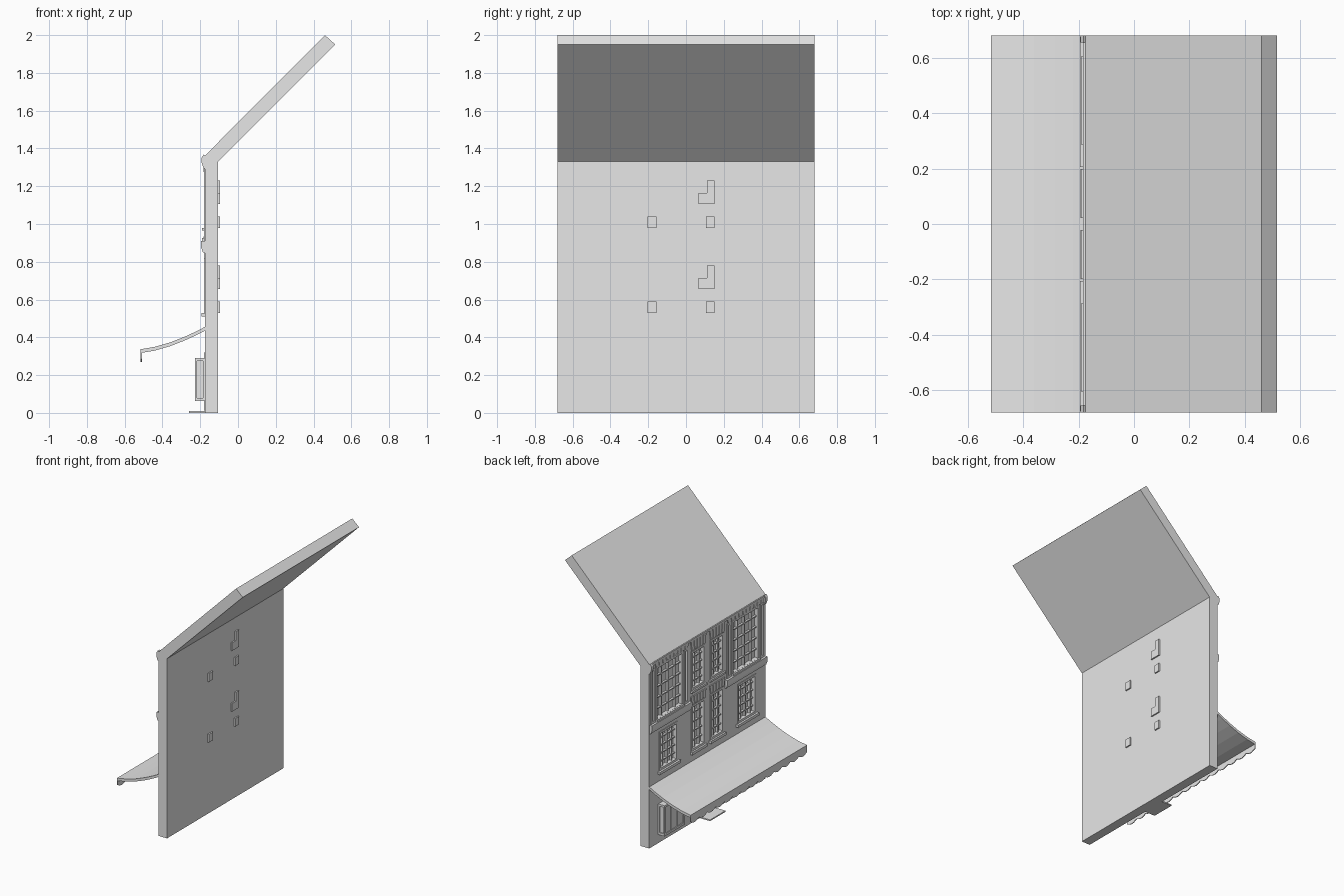
import bpy, bmesh, math

cube = bpy.data.objects.get("Cube")
if cube:
    bpy.data.objects.remove(cube, do_unlink=True)

stone = bpy.data.materials.new("pale_grey")
stone.use_nodes = True
GREY = (0.8, 0.8, 0.8, 1)
stone.diffuse_color = GREY
stone.node_tree.nodes["Principled BSDF"].inputs["Base Color"].default_value = GREY

HALF = 0.68      # half the width of the house
FACE = -0.175    # outer wall surface, looking toward -x
GLASS = -0.15    # bottom of the window recesses


def finish(name, bm):
    bmesh.ops.recalc_face_normals(bm, faces=bm.faces)
    mesh = bpy.data.meshes.new(name)
    bm.to_mesh(mesh)
    bm.free()
    mesh.materials.append(stone)
    obj = bpy.data.objects.new(name, mesh)
    bpy.context.collection.objects.link(obj)
    return obj


def add_prism(bm, points, lo, hi, axis):
    """Extrude a flat outline; axis 'y' takes (x, z), axis 'x' takes (y, z)."""
    def place(p, d):
        return (p[0], d, p[1]) if axis == "y" else (d, p[0], p[1])
    a = [bm.verts.new(place(p, lo)) for p in points]
    b = [bm.verts.new(place(p, hi)) for p in points]
    bm.faces.new(a)
    bm.faces.new(b[::-1])
    for i in range(len(a)):
        j = (i + 1) % len(a)
        bm.faces.new((a[i], a[j], b[j], b[i]))


def add_box(bm, x0, x1, y0, y1, z0, z1):
    add_prism(bm, [(y0, z0), (y1, z0), (y1, z1), (y0, z1)], x0, x1, "x")


def boxes(name, items):
    bm = bmesh.new()
    for item in items:
        add_box(bm, *item)
    return finish(name, bm)


def prism(name, points, lo, hi, axis):
    bm = bmesh.new()
    add_prism(bm, points, lo, hi, axis)
    return finish(name, bm)


def window(name, y0, y1, z0, z1, cols, rows, bar=0.008):
    """Frame and glazing bars set inside a recess."""
    bm = bmesh.new()
    edge = 0.016
    for a, b in ((y0, y0 + edge), (y1 - edge, y1)):
        add_box(bm, FACE - 0.004, GLASS, a, b, z0, z1)
    for a, b in ((z0, z0 + edge), (z1 - edge, z1)):
        add_box(bm, FACE - 0.004, GLASS, y0 + edge, y1 - edge, a, b)
    for i in range(1, cols):
        y = y0 + (y1 - y0) * i / cols
        add_box(bm, FACE + 0.008, GLASS, y - bar / 2, y + bar / 2, z0 + edge, z1 - edge)
    for j in range(1, rows):
        z = z0 + (z1 - z0) * j / rows
        add_box(bm, FACE + 0.01, GLASS, y0 + edge, y1 - edge, z - bar / 2, z + bar / 2)
    return finish(name, bm)


def flat_arch(name, y0, y1, z0, z1, stones=5):
    """Fan of wedge stones above a window."""
    bm = bmesh.new()
    flare, gap = 0.012, 0.003
    mid, half = (y0 + y1) / 2, (y1 - y0) / 2
    for i in range(stones):
        s, t = 2 * i / stones - 1, 2 * (i + 1) / stones - 1
        low, top = half, half + flare
        add_prism(bm, [(mid + s * low + gap, z0), (mid + t * low - gap, z0),
                       (mid + t * top - gap, z1), (mid + s * top + gap, z1)],
                  FACE - 0.007, FACE + 0.002, "x")
    return finish(name, bm)


# House wall and roof slab in one section
house = prism("wall_and_roof",
              [(FACE, 0), (-0.105, 0), (-0.105, 1.33), (0.515, 1.95), (0.46, 2.0), (FACE, 1.362)],
              -HALF, HALF, "y")

# Window layout: name, y range, z range, panes across, panes up
layout = [("upper_middle_window", 0.03, 0.19, 0.98, 1.27, 3, 5),
          ("lower_middle_window", 0.03, 0.19, 0.53, 0.87, 3, 5),
          ("lower_outer_window", 0.35, 0.565, 0.53, 0.82, 4, 5),
          ("upper_bay_window", 0.285, 0.605, 0.91, 1.315, 4, 5),
          ("upper_bay_inner_light", 0.225, 0.275, 0.91, 1.315, 1, 4),
          ("upper_bay_outer_light", 0.615, 0.665, 0.91, 1.315, 1, 4)]

recesses = [(-0.3, GLASS, -0.09, 0.09, 0.012, 0.32)]
for side, s in (("left", 1), ("right", -1)):
    for name, a, b, z0, z1, cols, rows in layout:
        y0, y1 = sorted((a * s, b * s))
        recesses.append((-0.3, GLASS, y0, y1, z0, z1))
        window(f"{name}_{side}", y0, y1, z0, z1, cols, rows)

# Cut the recesses, then drop the cutter
cutter = boxes("recess_cutter", recesses)
cutter.hide_render = True
mod = house.modifiers.new("recesses", "BOOLEAN")
mod.operation = "DIFFERENCE"
mod.solver = "EXACT"
mod.object = cutter
graph = bpy.context.evaluated_depsgraph_get()
cut_mesh = bpy.data.meshes.new_from_object(house.evaluated_get(graph))
house.modifiers.clear()
house.data = cut_mesh
bpy.data.objects.remove(cutter, do_unlink=True)

for side, s in (("left", 1), ("right", -1)):
    def span(a, b):
        return sorted((a * s, b * s))

    # Sills and flat arches
    boxes(f"upper_middle_sill_{side}", [(-0.19, FACE, *span(0.022, 0.198), 0.965, 0.98)])
    boxes(f"lower_middle_sill_{side}", [(-0.192, FACE, *span(0.022, 0.198), 0.51, 0.53)])
    boxes(f"lower_outer_sill_{side}", [(-0.194, FACE, *span(0.335, 0.58), 0.51, 0.53)])
    flat_arch(f"upper_arch_{side}", *span(0.03, 0.19), 1.275, 1.345)
    flat_arch(f"lower_arch_{side}", *span(0.03, 0.19), 0.875, 0.935)

    # Heavy moulded base and head of the upper bay
    y0, y1 = span(0.205, 0.675)
    prism(f"upper_bay_base_{side}",
          [(FACE, 0.845), (-0.186, 0.85), (-0.195, 0.875), (-0.195, 0.91), (FACE, 0.91)],
          y0, y1, "y")
    boxes(f"upper_bay_ledge_{side}", [(-0.19, GLASS, *span(0.285, 0.605), 0.91, 0.925)])
    flat_arch(f"upper_bay_head_{side}", *span(0.235, 0.655), 1.318, 1.35, 10)

    # Eaves bracket
    prism(f"eaves_bracket_{side}",
          [(FACE, 1.29), (-0.184, 1.3), (-0.193, 1.325), (-0.193, 1.35), (-0.182, 1.368), (FACE, 1.362)],
          *span(0.655, HALF), "y")

    # Projecting shop window with framed sides
    y0, y1 = span(0.34, 0.575)
    y2, y3 = span(0.348, 0.567)
    shop = [(-0.222, FACE, y2, y3, 0.075, 0.28),
            (-0.228, FACE, y0, y1, 0.063, 0.08),
            (-0.228, FACE, y0, y1, 0.275, 0.29)]
    for a in (y0, y1 - 0.014):
        shop.append((-0.228, -0.217, a, a + 0.014, 0.08, 0.275))
        shop.append((-0.186, FACE, a, a + 0.014, 0.08, 0.275))
    for i in (1, 2):
        y = y0 + (y1 - y0) * i / 3
        shop.append((-0.226, -0.22, y - 0.004, y + 0.004, 0.08, 0.275))
    boxes(f"shop_window_{side}", shop)

# Eaves moulding along the wall top
boxes("eaves_moulding", [(-0.183, FACE, -0.655, 0.655, 1.346, 1.361)])

# Door with panels and a step
door = [(-0.16, GLASS, -0.08, 0.08, 0.012, 0.26)]
for a in (-0.068, 0.012):
    for z0, z1 in ((0.03, 0.11), (0.125, 0.24)):
        door.append((-0.166, -0.16, a, a + 0.056, z0, z1))
for a, b in ((-0.09, -0.078), (0.078, 0.09)):
    door.append((FACE - 0.004, GLASS, a, b, 0.012, 0.32))
door.append((FACE, GLASS, -0.078, 0.078, 0.26, 0.272))
boxes("front_door", door)
boxes("door_step", [(-0.26, FACE, -0.09, 0.09, 0, 0.009)])

# Curved awning sheet
curve = [(-0.17, 0.458), (-0.22, 0.432), (-0.285, 0.402), (-0.36, 0.373), (-0.44, 0.35), (-0.515, 0.337)]
under = [(x, z - 0.02) for x, z in reversed(curve)]
prism("awning", curve + under, -HALF, HALF, "y")

# Scalloped valance hanging from the awning edge
count, steps = 14, 6
width = 2 * HALF / count
hem = [(-HALF, 0.325)]
for i in range(count):
    for k in range(steps):
        hem.append((-HALF + width * (i + k / steps), 0.286 - 0.016 * math.sin(math.pi * k / steps)))
hem += [(HALF, 0.286), (HALF, 0.325)]
prism("awning_valance", hem, -0.515, -0.509, "x")

# Small blocks standing out of the rear wall
blocks = []
for drop in (0, 0.45):
    for y0, y1, z0, z1 in ((0.11, 0.15, 1.105, 1.23), (0.067, 0.11, 1.105, 1.165),
                           (0.105, 0.15, 0.98, 1.04), (-0.205, -0.155, 0.98, 1.04)):
        blocks.append((-0.11, -0.095, y0, y1, z0 - drop, z1 - drop))
boxes("rear_blocks", blocks)
